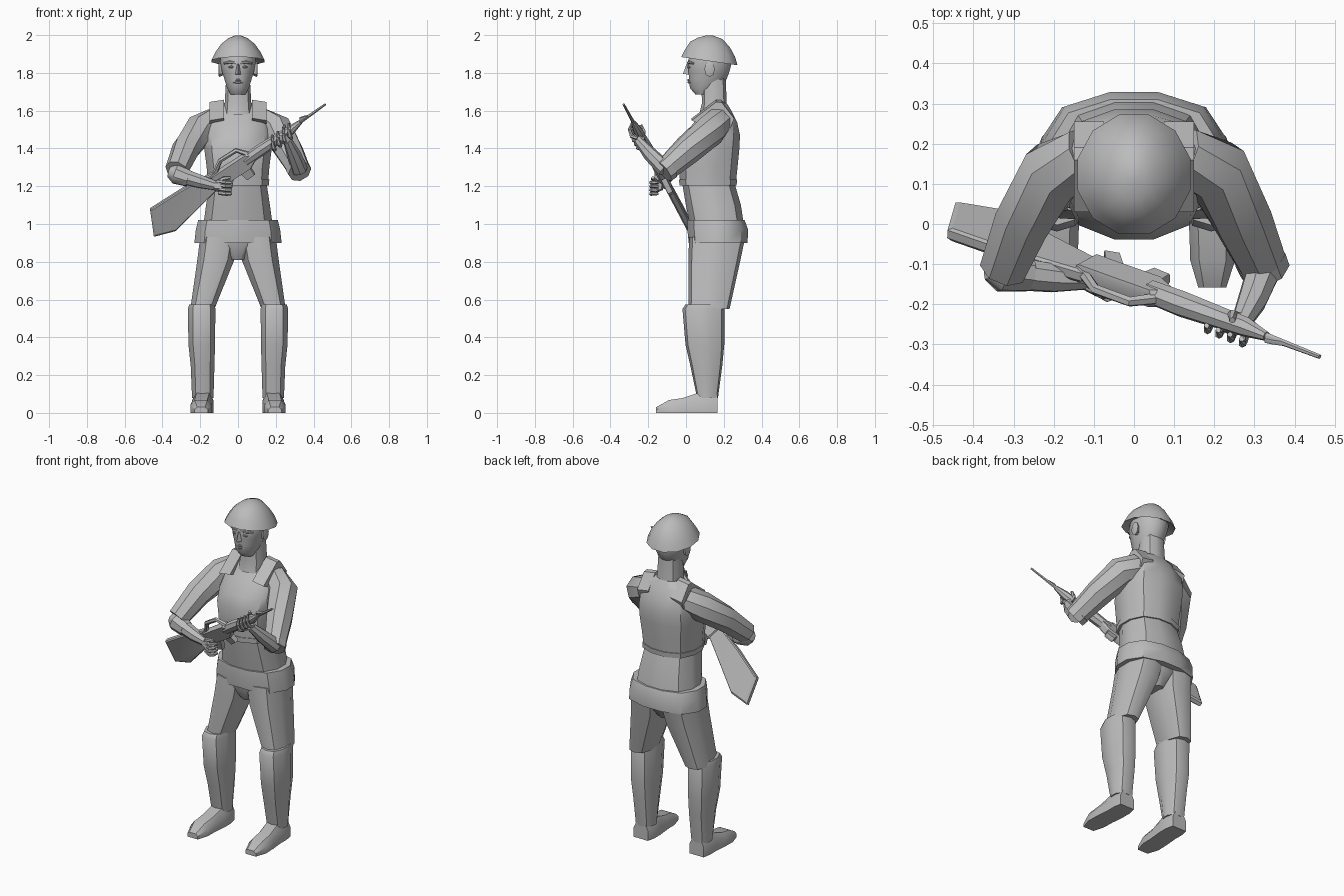
import bpy, bmesh, math
from mathutils import Vector

grey = bpy.data.materials.new("plain grey")
grey.diffuse_color = (0.5, 0.5, 0.5, 1)


def finish(name, bm, mirror=False, angle=40):
    bmesh.ops.recalc_face_normals(bm, faces=bm.faces)
    me = bpy.data.meshes.new(name)
    bm.to_mesh(me)
    bm.free()
    me.materials.append(grey)
    ob = bpy.data.objects.new(name, me)
    bpy.context.collection.objects.link(ob)
    bpy.ops.object.select_all(action='DESELECT')
    ob.select_set(True)
    bpy.context.view_layer.objects.active = ob
    bpy.ops.object.shade_smooth_by_angle(angle=math.radians(angle))
    if mirror:
        ob.modifiers.new("mirror", 'MIRROR')
    return ob


def loft(name, rings, mirror=False, angle=40):
    """Skin a list of equal-length point rings and cap both ends."""
    bm = bmesh.new()
    vs = [[bm.verts.new(p) for p in r] for r in rings]
    n = len(vs[0])
    for a, b in zip(vs, vs[1:]):
        for i in range(n):
            j = (i + 1) % n
            bm.faces.new((a[i], a[j], b[j], b[i]))
    bm.faces.new(vs[0])
    bm.faces.new(vs[-1])
    return finish(name, bm, mirror, angle)


def ring(z, x0, x1, y0, y1, n=12, p=2.6, slope=0):
    """Horizontal superellipse ring inside the given limits."""
    out = []
    for i in range(n):
        a = 2 * math.pi * (i + 0.5) / n
        c, s = math.cos(a), math.sin(a)
        k = 1 / (abs(c) ** p + abs(s) ** p) ** (1 / p) / math.cos(math.pi / n) ** 0.5
        y = (y0 + y1) / 2 + s * k * (y1 - y0) / 2
        out.append(((x0 + x1) / 2 + c * k * (x1 - x0) / 2, y, z - slope * (y - 0.125)))
    return out


def body(name, rows, **kw):
    """Centred part: rows of (z, half width, front y, back y)."""
    return loft(name, [ring(z, -h, h, f, b, **kw) for z, h, f, b in rows])


def tube(name, pts, radii, n=8, mirror=False):
    pts = [Vector(p) for p in pts]
    rings = []
    for i, p in enumerate(pts):
        d = (pts[min(i + 1, len(pts) - 1)] - pts[max(i - 1, 0)]).normalized()
        s = d.cross(Vector((0.05, 0.1, 1))).normalized()
        u = s.cross(d)
        rings.append([p + radii[i] * (s * math.cos(t) + u * math.sin(t))
                      for t in (2 * math.pi * (k + 0.5) / n for k in range(n))])
    return loft(name, rings, mirror)


# Legs: trousers, shins and boots
loft("thigh", [ring(0.93, 0.0, 0.20, 0.02, 0.31, 10), ring(0.81, 0.02, 0.215, 0.016, 0.285, 10),
               ring(0.55, 0.125, 0.252, 0.016, 0.228, 10)], True)
body("pelvis", [(0.95, 0.18, 0.02, 0.31), (0.88, 0.12, 0.025, 0.28), (0.81, 0.04, 0.06, 0.23)])
loft("shin", [ring(0.575, 0.125, 0.258, 0.0, 0.19, 10), ring(0.55, 0.12, 0.265, -0.016, 0.2, 10),
              ring(0.36, 0.122, 0.262, 0.0, 0.2, 10), ring(0.25, 0.125, 0.25, 0.025, 0.19, 10),
              ring(0.08, 0.13, 0.243, 0.06, 0.168, 10)], True)
foot = []
for y, x0, x1, h in ((0.166, 0.14, 0.235, 0.1), (0.12, 0.13, 0.243, 0.11), (0.06, 0.13, 0.243, 0.105),
                     (-0.02, 0.138, 0.25, 0.078), (-0.09, 0.14, 0.252, 0.068), (-0.158, 0.16, 0.23, 0.03)):
    m = (x1 - x0) * 0.2
    foot.append([(x0, y, 0), (x1, y, 0), (x1, y, h * 0.6), (x1 - m, y, h), (x0 + m, y, h), (x0, y, h * 0.6)])
loft("boot", foot, True)

# Torso: jacket skirt, waist, vest
body("jacket_skirt", [(0.90, 0.23, 0.015, 0.325), (0.97, 0.222, 0.008, 0.328), (1.02, 0.21, 0.01, 0.31)])
body("waist", [(1.0, 0.182, 0.02, 0.305), (1.1, 0.168, 0.0, 0.29), (1.22, 0.15, -0.02, 0.255)])
body("vest", [(1.205, 0.158, -0.03, 0.262), (1.30, 0.165, -0.036, 0.272), (1.40, 0.178, -0.038, 0.282),
              (1.47, 0.18, -0.01, 0.285), (1.54, 0.172, 0.045, 0.27), (1.60, 0.15, 0.10, 0.24),
              (1.64, 0.08, 0.13, 0.215)])
body("vest_lower_band", [(1.205, 0.163, -0.034, 0.267), (1.235, 0.165, -0.036, 0.27)])

# Shoulder straps: side profile pulled across x
strap = [(0.03, 1.56), (0.09, 1.605), (0.16, 1.658), (0.19, 1.655), (0.255, 1.57), (0.235, 1.52), (0.17, 1.57), (0.08, 1.54)]
loft("shoulder_strap", [[(x, y, z - d) for y, z in strap] for x, d in ((0.075, 0), (0.15, 0.012))], True, 20)

# Neck, head and face
body("neck", [(1.58, 0.075, 0.07, 0.225), (1.64, 0.07, 0.085, 0.215), (1.78, 0.062, 0.08, 0.21)])
body("head", [(1.685, 0.04, 0.05, 0.12), (1.72, 0.058, 0.02, 0.17), (1.765, 0.072, 0.016, 0.215),
              (1.81, 0.086, 0.012, 0.232), (1.86, 0.095, 0.008, 0.244), (1.92, 0.09, 0.03, 0.235)], p=2.2)
loft("nose", [[(-0.008, 0.015, 1.85), (0.008, 0.015, 1.85), (0, 0.002, 1.845)],
              [(-0.018, 0.02, 1.79), (0.018, 0.02, 1.79), (0, -0.016, 1.795)]])
tube("brow", [(0.012, 0.012, 1.853), (0.045, 0.016, 1.857), (0.075, 0.04, 1.85)], [0.007, 0.008, 0.005], 6, True)
tube("eye", [(0.02, 0.016, 1.83), (0.035, 0.013, 1.832), (0.052, 0.022, 1.83)], [0.002, 0.008, 0.002], 6, True)
for lip, z in (("upper_lip", 1.762), ("lower_lip", 1.750)):
    tube(lip, [(-0.025, 0.024, z), (0, 0.013, z), (0.025, 0.024, z)], [0.003, 0.007, 0.003], 6)
loft("ear", [[(x, 0.125 + r * math.cos(k * math.pi / 4), 1.82 + 1.5 * r * math.sin(k * math.pi / 4))
              for k in range(8)] for x, r in ((0.075, 0.02), (0.1, 0.028), (0.104, 0.02))], True)

# Helmet, tilted down at the back, hollow underneath
hat = [(1.885, 0.095, 0.02, 0.23), (1.862, 0.143, -0.028, 0.275), (1.905, 0.122, -0.008, 0.262),
       (1.95, 0.09, 0.02, 0.235), (1.983, 0.052, 0.062, 0.195), (1.998, 0.015, 0.11, 0.145)]
loft("helmet", [ring(z, -h, h, f, b, 12, 2, 0.145 if z < 1.96 else 0.06) for z, h, f, b in hat], angle=50)

# Sleeves and forearms
tube("right_sleeve", [(-0.12, 0.17, 1.545), (-0.20, 0.13, 1.50), (-0.275, 0.01, 1.40), (-0.325, -0.11, 1.285)],
     [0.075, 0.085, 0.075, 0.062])
tube("right_cuff", [(-0.365, -0.11, 1.275), (-0.33, -0.115, 1.265), (-0.26, -0.125, 1.24)], [0.03, 0.056, 0.046])
tube("right_forearm", [(-0.33, -0.12, 1.265), (-0.2, -0.135, 1.225), (-0.11, -0.14, 1.2)], [0.045, 0.037, 0.024])
tube("left_sleeve", [(0.12, 0.17, 1.545), (0.205, 0.135, 1.50), (0.27, 0.01, 1.39), (0.322, -0.105, 1.29)],
     [0.075, 0.085, 0.076, 0.062])
tube("left_cuff", [(0.315, -0.09, 1.30), (0.327, -0.118, 1.278)], [0.066, 0.064])
tube("left_forearm", [(0.325, -0.11, 1.29), (0.295, -0.19, 1.37), (0.262, -0.255, 1.445)], [0.045, 0.038, 0.024])


# Rifle: everything lies on one tilted plane, given by x and z
def gp(x, z):
    return Vector((x, -0.153 - 0.038 * x - 0.488 * (z - 1.306), z))


side = Vector((-0.034, -0.898, -0.438))


def plate(name, pts, t):
    mid = sum((gp(*p) for p in pts), Vector()) / len(pts)
    rows = [[mid + (gp(*p) - mid) * k + side * d for p in pts] for k, d in ((0.93, -t), (1, -t * 0.6), (1, t * 0.6), (0.93, t))]
    loft(name, rows, angle=25)


plate("rifle_stock", [(-0.465, 1.08), (-0.445, 0.937), (-0.33, 0.967), (-0.09, 1.205), (-0.13, 1.275), (-0.30, 1.185)], 0.018)
plate("rifle_receiver", [(-0.15, 1.25), (-0.10, 1.19), (0.07, 1.30), (0.11, 1.37), (0.04, 1.375), (-0.06, 1.31)], 0.024)
plate("rifle_magazine", [(0.0, 1.28), (0.06, 1.31), (0.09, 1.265), (0.05, 1.235)], 0.014)
plate("rifle_grip", [(-0.07, 1.24), (-0.02, 1.26), (-0.035, 1.165), (-0.075, 1.155)], 0.014)
tube("rifle_carry_handle", [gp(*p) for p in ((-0.125, 1.26), (-0.095, 1.335), (-0.01, 1.39), (0.05, 1.37))],
     [0.014, 0.013, 0.013, 0.015], 6)
tube("rifle_handguard", [gp(*p) for p in ((0.04, 1.335), (0.12, 1.392), (0.28, 1.497), (0.33, 1.54))],
     [0.03, 0.033, 0.025, 0.012], 8)
tube("rifle_barrel", [gp(0.31, 1.525), gp(0.463, 1.634)], [0.01, 0.006], 6)
plate("rifle_front_sight", [(0.325, 1.535), (0.325, 1.563), (0.345, 1.57), (0.385, 1.578)], 0.006)

# Hands with wrapped fingers
tube("right_palm", [(-0.125, -0.14, 1.2), (-0.09, -0.15, 1.2), (-0.05, -0.15, 1.2)], [0.024, 0.034, 0.025], 6)
tube("right_thumb", [(-0.11, -0.15, 1.22), (-0.075, -0.175, 1.24), (-0.04, -0.175, 1.245)], [0.012, 0.012, 0.008], 6)
tube("left_palm", [(0.268, -0.245, 1.435), (0.25, -0.25, 1.455), (0.225, -0.245, 1.45)], [0.024, 0.034, 0.025], 6)
tube("left_thumb", [(0.255, -0.23, 1.45), (0.245, -0.225, 1.49), (0.245, -0.24, 1.525)], [0.012, 0.012, 0.008], 6)
for i in range(4):
    z = 1.16 + 0.02 * i
    tube("right_finger", [(-0.1, -0.165, z + 0.005), (-0.065, -0.185, z), (-0.04, -0.175, z), (-0.037, -0.145, z)],
         [0.011, 0.011, 0.010, 0.007], 6)
    x = 0.187 + 0.029 * i
    c = gp(x, 1.306 + 0.71 * x)
    tube("left_finger", [c + Vector(o) for o in ((0.008, 0.0, -0.045), (0, -0.03, -0.035), (-0.004, -0.04, 0.0), (-0.006, -0.028, 0.032))],
         [0.012, 0.012, 0.010, 0.007], 6)
